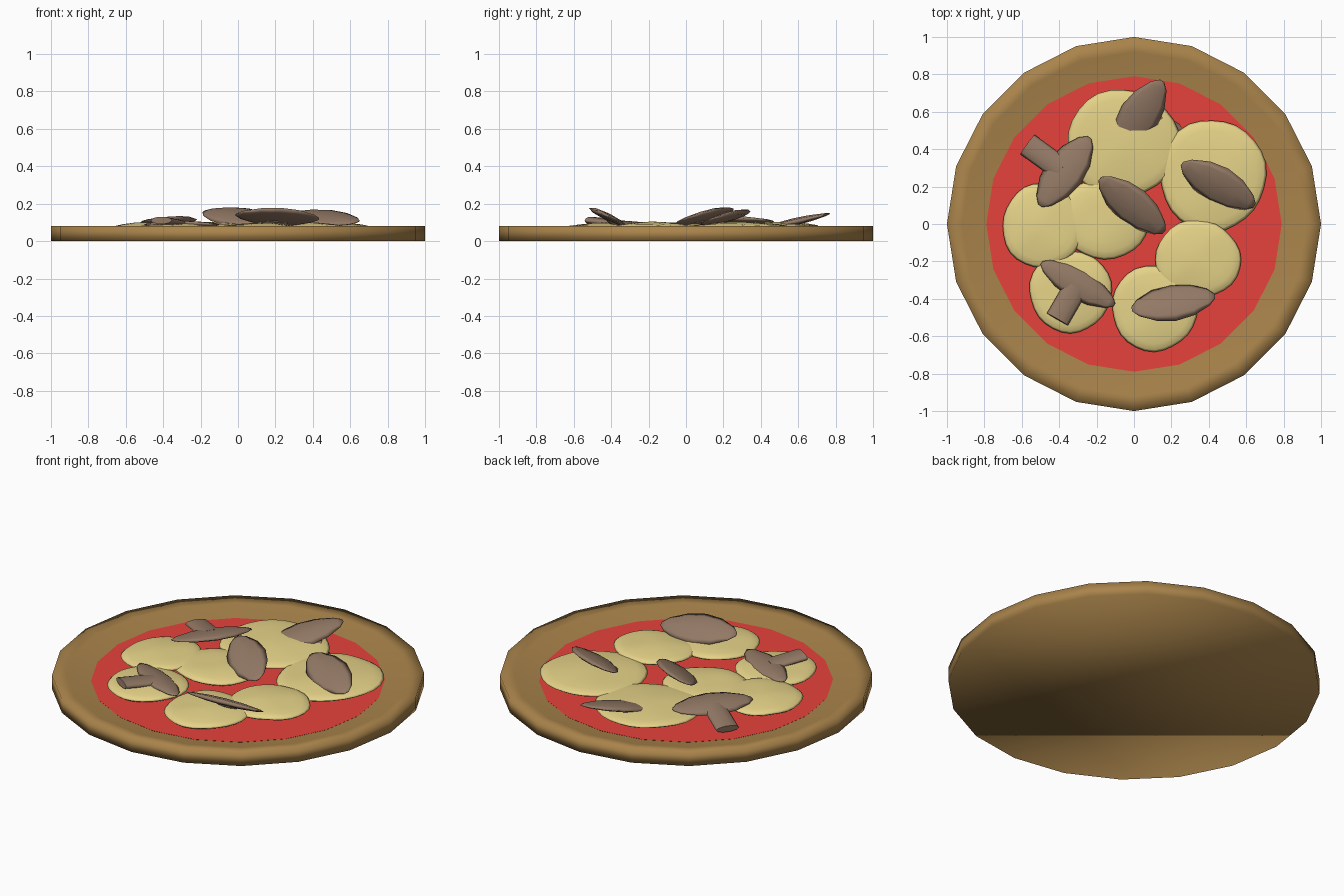
import bpy, bmesh, math, random
from mathutils import Matrix, Vector

if "Cube" in bpy.data.objects:
    bpy.data.objects.remove(bpy.data.objects["Cube"])

random.seed(4)


def material(name, rgb):
    m = bpy.data.materials.new(name)
    m.diffuse_color = (*rgb, 1)
    m.use_nodes = True
    m.node_tree.nodes["Principled BSDF"].inputs["Base Color"].default_value = m.diffuse_color
    return m


CRUST = material("crust", (0.40, 0.23, 0.07))
SAUCE = material("sauce", (0.80, 0.055, 0.045))
CHEESE = material("cheese", (0.80, 0.66, 0.25))
MUSHROOM = material("mushroom", (0.29, 0.19, 0.13))


def finish(bm, name, mat, matrix=Matrix(), smooth=True):
    bmesh.ops.recalc_face_normals(bm, faces=bm.faces)
    me = bpy.data.meshes.new(name)
    bm.to_mesh(me)
    bm.free()
    ob = bpy.data.objects.new(name, me)
    bpy.context.collection.objects.link(ob)
    me.materials.append(mat)
    ob.matrix_world = matrix
    for p in me.polygons:
        p.use_smooth = smooth
    return ob


def loft(bm, rings):
    """Skin a list of equal point rings and close both ends."""
    loops = [[bm.verts.new(p) for p in r] for r in rings]
    n = len(loops[0])
    for a, b in zip(loops, loops[1:]):
        for i in range(n):
            j = (i + 1) % n
            bm.faces.new((a[i], a[j], b[j], b[i]))
    bm.faces.new(loops[0])
    bm.faces.new(loops[-1])


def circle(n, r, z):
    return [(r * math.cos(math.tau * i / n), r * math.sin(math.tau * i / n), z)
            for i in range(n)]


def turn(deg, axis):
    return Matrix.Rotation(math.radians(deg), 4, axis)


# Crust: 20-sided shallow dish with softly shaded rim
bm = bmesh.new()
loft(bm, [circle(20, 1, 0), circle(20, 1, 0.08),
          circle(20, 0.92, 0.073), circle(20, 0.79, 0.042)])
finish(bm, "crust", CRUST)

# Sauce: flat disc at the bottom of the dish
bm = bmesh.new()
loft(bm, [circle(20, 0.78, 0.03), circle(20, 0.79, 0.0435)])
finish(bm, "sauce", SAUCE, smooth=False)

# Cheese: flattened, slightly wobbly rounds (x, y, z, rx, ry, tilt x, tilt y)
cheeses = [
    (-0.06, 0.43, 0.072, 0.30, 0.29, 1, 1),
    (0.42, 0.26, 0.070, 0.285, 0.30, 1, -1),
    (0.34, -0.19, 0.073, 0.23, 0.21, 1, 0),
    (0.11, -0.45, 0.067, 0.23, 0.23, 1, 0),
    (-0.34, -0.36, 0.066, 0.22, 0.22, 0, 0),
    (-0.49, -0.01, 0.070, 0.215, 0.225, 0, -1.5),
    (-0.16, 0.03, 0.068, 0.25, 0.215, 0, 0),
]
for k, (x, y, z, rx, ry, tx, ty) in enumerate(cheeses):
    bm = bmesh.new()
    bmesh.ops.create_uvsphere(bm, u_segments=28, v_segments=10, radius=1)
    p = random.uniform(0, 6)
    for v in bm.verts:
        a = math.atan2(v.co.y, v.co.x)
        w = 1 + 0.02 * math.sin(3 * a + p) + 0.008 * math.sin(7 * a)
        wave = 0.003 * math.sin(4 * v.co.x + p) * math.cos(4 * v.co.y)
        v.co = Vector((v.co.x * w * rx, v.co.y * w * ry, v.co.z * 0.029 + wave))
    finish(bm, f"cheese_{k + 1}", CHEESE,
           Matrix.Translation((x, y, z)) @ turn(tx, 'X') @ turn(ty, 'Y'))


# Mushroom slice: lens-shaped cap along x, flattened stem towards -y
def mushroom(k, x, y, z, yaw, tilt, roll=0, width=0.11, stem=0.24, drop=0):
    mat = (Matrix.Translation((x, y, z)) @ turn(yaw, 'Z')
           @ turn(roll, 'Y') @ turn(tilt, 'X'))
    bm = bmesh.new()
    rings = []
    for t, w in [(-1, 0.12), (-0.85, 0.45), (-0.45, 0.85), (0, 1),
                 (0.45, 0.85), (0.85, 0.45), (1, 0.12)]:
        rings.append([(0.225 * t, width * w * cy, 0.02 * w * cz)
                      for cy, cz, _ in circle(8, 1, 0)])
    loft(bm, rings)
    finish(bm, f"mushroom_cap_{k}", MUSHROOM, mat)
    # stem, optionally bent down so it sinks into the cheese
    bm = bmesh.new()
    loft(bm, [[(0.065 * cx, yy, 0.02 * cz) for cx, cz, _ in circle(10, 1, 0)]
              for yy in (-0.02, -stem)])
    ob = finish(bm, f"mushroom_stem_{k}", MUSHROOM, mat @ turn(drop, 'X'))
    for f in ob.data.polygons:
        f.use_smooth = len(f.vertices) == 4


mushroom(1, 0.03, 0.58, 0.103, 57, 8, roll=-11, drop=12)
mushroom(2, -0.37, 0.28, 0.108, 234, 9, stem=0.25)
mushroom(3, -0.01, 0.10, 0.132, -40, 23, roll=7, stem=0.16, drop=16)
mushroom(4, 0.45, 0.21, 0.124, -30, 22, roll=5, stem=0.16, drop=16)
mushroom(5, 0.21, -0.42, 0.130, 189, 26, roll=-3, stem=0.16, drop=16)
mushroom(6, -0.30, -0.32, 0.088, -30, -6, width=0.085, stem=0.22)
